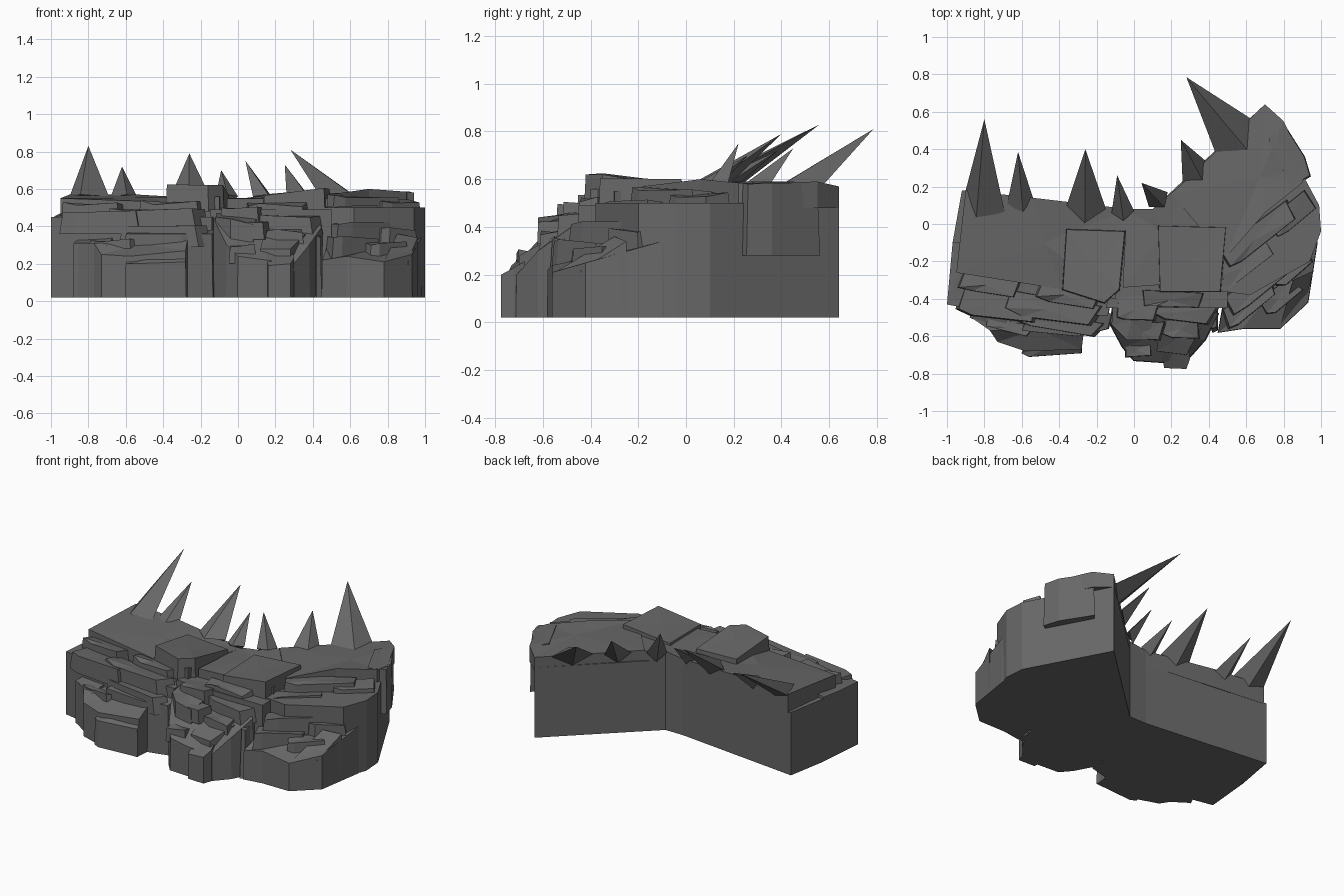
import bpy, math, random
random.seed(4)

stone = bpy.data.materials.new("dark_stone")
stone.diffuse_color = (.14, .137, .137, 1)

def build(name, verts, faces):
    me = bpy.data.meshes.new(name)
    me.from_pydata(verts, [], faces)
    me.materials.append(stone)
    me.update()
    ob = bpy.data.objects.new(name, me)
    bpy.context.collection.objects.link(ob)
    return ob

def rock(name, top, z0=0.02, flare=1.0):
    """Faceted block: top outline given counter-clockwise as x, y, z."""
    n = len(top)
    cx = sum(p[0] for p in top) / n
    cy = sum(p[1] for p in top) / n
    cz = sum(p[2] for p in top) / n
    low = [(cx + (x - cx) * flare, cy + (y - cy) * flare, z0) for x, y, z in top]
    faces = [tuple(range(n))[::-1]]
    for i in range(n):
        j = (i + 1) % n
        faces += [(i, j, n + j, n + i), (n + i, n + j, 2 * n)]
    return build(name, low + list(top) + [(cx, cy, cz)], faces)

def flat(pts, z):
    return [(x, y, z) for x, y in pts]

def slab(name, x, y, length, depth, z0, z1, deg, flare=1.1):
    """Slightly skewed plank of rock, turned by deg."""
    a = math.radians(deg)
    top = []
    for u, v in ((-.5, -.35), (-.3, -.5), (.42, -.5), (.5, .5), (-.45, .5)):
        u = u * length + random.uniform(-.02, .02)
        v = v * depth + random.uniform(-.01, .01)
        top.append((x + u * math.cos(a) - v * math.sin(a),
                    y + u * math.sin(a) + v * math.cos(a),
                    z1 + random.uniform(-.015, .01)))
    rock(name, top, z0, flare)

# Left cliff: body, cap and raised block
rock("left_body", flat([(-1, -.43), (-.7, -.49), (-.14, -.49), (-.05, -.05),
                        (-.03, .08), (-.92, .18), (-.97, -.1)], .45))
rock("left_cap", [(-.95, -.26, .55), (-.38, -.35, .53), (-.1, -.4, .56), (-.03, .08, .54),
                  (-.54, .14, .57), (-.9, .18, .57)], .44)
rock("left_raised_block", [(-.38, -.35, .625), (-.16, -.42, .62), (-.08, -.35, .62),
                           (-.05, -.04, .57), (-.36, -.03, .585)], .48, 1.04)
rock("left_side_slab", [(-1, -.43, .44), (-.9, -.4, .46), (-.88, -.1, .5), (-.97, -.1, .46)], .02)

# Left front tiers
rock("left_front_base", [(-.87, -.5, .31), (-.77, -.57, .31), (-.73, -.63, .25), (-.58, -.68, .24),
                         (-.28, -.67, .27), (-.27, -.59, .33), (-.15, -.55, .36),
                         (-.13, -.45, .37), (-.85, -.42, .33)], .02)
rock("left_front_foot", [(-.6, -.69, .2), (-.56, -.71, .2), (-.28, -.69, .21), (-.29, -.6, .28),
                         (-.55, -.6, .28)], .02, 1.02)
rock("left_front_block", [(-.6, -.57, .36), (-.3, -.6, .36), (-.14, -.56, .36), (-.12, -.48, .38),
                          (-.55, -.45, .38)], .02, 1.03)
rock("left_shoulder", [(-.88, -.5, .31), (-.7, -.58, .3), (-.66, -.46, .35), (-.84, -.42, .34)], .02)
for x, y, l, d, z in ((-.72, -.43, .4, .14, .48), (-.45, -.45, .5, .12, .49), (-.78, -.32, .3, .1, .52),
                      (-.4, -.53, .42, .08, .41), (-.66, -.55, .25, .06, .33), (-.35, -.38, .35, .12, .53)):
    slab("left_ledge", x, y, l, d, z - .12, z, -9)

# Centre bridge and stepped buttress
rock("bridge_body", flat([(-.15, -.45), (.5, -.45), (.5, .2), (.1, .08), (-.05, .08)], .49))
rock("bridge_cap", [(-.06, -.34, .55), (.48, -.3, .55), (.3, .25, .57), (.1, .08, .56), (-.04, .08, .54)], .47)
rock("bridge_raised_block", [(.14, -.36, .565), (.46, -.36, .605), (.49, -.02, .6), (.13, -.01, .57)], .48, 1.03)
rock("buttress_base", [(-.13, -.53, .44), (-.06, -.66, .3), (0, -.73, .24), (.15, -.74, .22), (.3, -.71, .2),
                       (.38, -.62, .3), (.45, -.48, .4), (.3, -.4, .46), (-.1, -.4, .46)], .02, 1.02)
rock("buttress_left", [(-.12, -.54, .45), (-.04, -.62, .44), (.08, -.62, .41), (.12, -.4, .47),
                       (-.11, -.4, .48)], .02, 1.05)
rock("buttress_foot", [(.16, -.77, .19), (.28, -.775, .2), (.3, -.72, .23), (.28, -.6, .3), (.15, -.62, .28)], .02)
rock("buttress_step", [(.12, -.68, .28), (.28, -.7, .28), (.36, -.55, .36), (.14, -.54, .37)], .02, 1.03)
rock("buttress_fin", [(.42, -.56, .35), (.44, -.55, .34), (.44, -.45, .36), (.38, -.46, .36)], .02, 1.4)
for x, y, l, d, z in ((.02, -.45, .2, .12, .5), (.28, -.47, .3, .1, .46), (.06, -.57, .2, .08, .43),
                      (.25, -.56, .2, .1, .38), (.03, -.67, .14, .08, .3), (.2, -.4, .3, .08, .52)):
    slab("buttress_ledge", x, y, l, d, z - .1, z, random.choice((-12, 0, 8)))

# Right arm: body, cap and side block
rock("arm_body", flat([(.1, .08), (.4, -.35), (.62, -.38), (.94, -.2), (1, -.04), (.99, .1), (.7, .64)], .5))
rock("arm_cap", [(.2, .16, .57), (.49, -.18, .57), (.7, .06, .6), (.9, .22, .585), (.92, .3, .585),
                 (.8, .55, .59), (.7, .64, .57)], .48, 1)
rock("arm_side_block", [(.72, .45, .59), (.84, .2, .59), (.94, .26, .58), (.91, .36, .585), (.79, .55, .58)],
     .28, 1.06)

# Right arm front tiers, running diagonally
rock("arm_front_base", [(.45, -.58, .22), (.58, -.56, .24), (.78, -.56, .21), (.93, -.42, .25), (.98, -.1, .34),
                        (.95, .03, .35), (.5, -.3, .36)], .02, 1.01)
rock("arm_front_corner", [(.78, -.55, .21), (.91, -.44, .22), (.96, -.25, .34), (.85, -.3, .36)], .02)
for x, y, l, d, z in ((.66, -.06, .46, .12, .56), (.84, .05, .26, .12, .54), (.6, -.22, .36, .1, .51),
                      (.77, -.13, .42, .1, .49), (.66, -.33, .38, .1, .42), (.84, -.23, .26, .1, .39),
                      (.62, -.42, .34, .1, .34), (.78, -.39, .24, .1, .31)):
    slab("arm_ledge", x, y, l, d, z - .12, z, 38)

# Spikes along the back rim: tip, two rim points
spikes = [((-.80, .56, .83), (-.9, .18), (-.69, .06)), ((-.62, .385, .72), (-.68, .1), (-.54, .14)),
          ((-.26, .40, .79), (-.36, .1), (-.15, .08)), ((-.09, .26, .70), (-.12, .06), (0, .07)),
          ((.04, .22, .75), (.08, .09), (.18, .17)), ((.25, .45, .73), (.26, .22), (.38, .34)),
          ((.28, .785, .81), (.44, .37), (.63, .56))]
for tip, a, b in spikes:
    dx, dy = b[0] - a[0], b[1] - a[1]
    mx, my = (a[0] + b[0]) / 2, (a[1] + b[1]) / 2
    inner = (mx + dy * .4, my - dx * .4, .57)
    under = (mx - dy * .05, my + dx * .05, .5)
    build("spike", [tip, (*a, .56), inner, (*b, .56), under],
          [(0, 1, 2), (0, 2, 3), (0, 3, 4), (0, 4, 1), (1, 4, 3, 2)])
